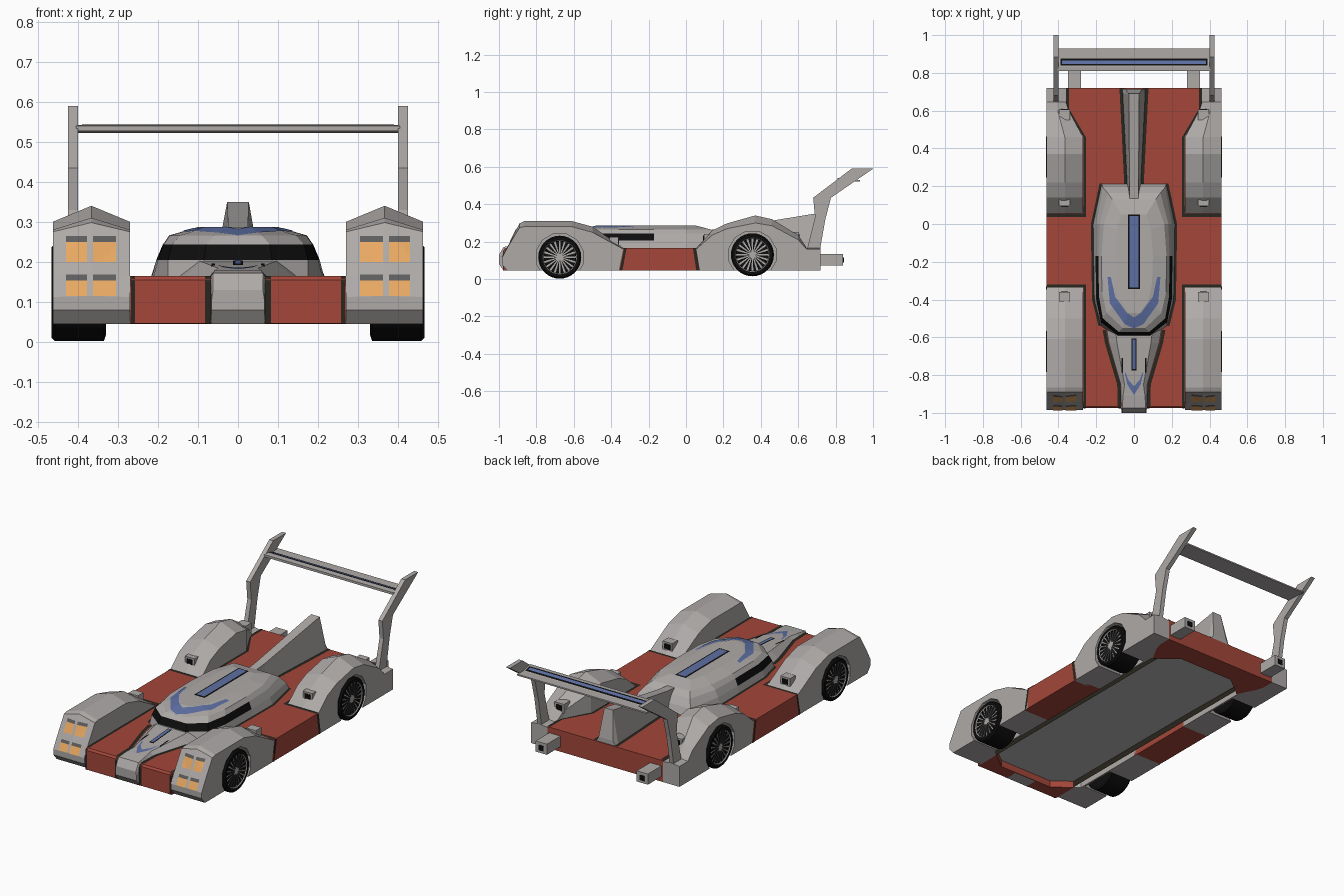
import bpy, bmesh, math
from mathutils import Vector
from mathutils.bvhtree import BVHTree

if "Cube" in bpy.data.objects:
    bpy.data.objects.remove(bpy.data.objects["Cube"])


def material(name, rgb):
    m = bpy.data.materials.new(name)
    m.diffuse_color = (*rgb, 1)
    m.use_nodes = True
    m.node_tree.nodes["Principled BSDF"].inputs["Base Color"].default_value = m.diffuse_color
    return m


GREY = material("warm_grey", (0.42, 0.40, 0.39))
RED = material("brick_red", (0.37, 0.062, 0.042))
BLUE = material("slate_blue", (0.11, 0.16, 0.37))
ORANGE = material("lamp_orange", (0.80, 0.39, 0.12))
BLACK = material("black", (0.004, 0.004, 0.004))
TRIM = material("dark_trim", (0.022, 0.019, 0.013))
DARK = material("dark_grey", (0.11, 0.11, 0.11))
FLOOR = material("floor_grey", (0.48, 0.48, 0.48))


def finish(name, bm, mats, mirror, normals=True):
    if normals:
        bmesh.ops.recalc_face_normals(bm, faces=bm.faces)
    me = bpy.data.meshes.new(name)
    bm.to_mesh(me)
    bm.free()
    ob = bpy.data.objects.new(name, me)
    bpy.context.collection.objects.link(ob)
    for m in mats:
        me.materials.append(m)
    if mirror:
        ob.modifiers.new("mirror", 'MIRROR').use_mirror_merge = False
    return ob


def loft(name, mats, rings, mirror=False, rule=None):
    """Skin closed rings of equal length; rule(ring, side) gives a material index."""
    bm = bmesh.new()
    vs = [[bm.verts.new(p) for p in r] for r in rings]
    n = len(rings[0])
    for i in range(len(vs) - 1):
        for j in range(n):
            k = (j + 1) % n
            f = bm.faces.new((vs[i][j], vs[i][k], vs[i + 1][k], vs[i + 1][j]))
            f.material_index = rule(i, j) if rule else 0
    bm.faces.new(vs[0])
    bm.faces.new(vs[-1])
    return finish(name, bm, mats, mirror)


def side_prism(name, mat, yz, x0, x1, mirror=False):
    return loft(name, [mat], [[(x, y, z) for y, z in yz] for x in (x0, x1)], mirror)


def plan_prism(name, mat, xy, z0, z1, mirror=False):
    return loft(name, [mat], [[(x, y, z) for x, y in xy] for z in (z0, z1)], mirror)


def box(name, mat, x, y, z, mirror=True):
    return plan_prism(name, mat, [(x[0], y[0]), (x[1], y[0]), (x[1], y[1]), (x[0], y[1])], *z, mirror)


def ridge_body(name, mat, stations):
    """Centred peaked sections: y, base half width, top half width, z low, z high."""
    return loft(name, [mat], [[(-w, y, a), (w, y, a), (w, y, m), (t, y, b), (-t, y, b), (-w, y, m)]
                              for y, w, t, a, b in stations
                              for m in [(a + b) / 2 if b < 0.15 else 0.163]])


def carve(ob, cutters, mirror):
    """Cut the cutters out of ob for good."""
    ob.modifiers.clear()
    for c in cutters:
        b = ob.modifiers.new("cut", 'BOOLEAN')
        b.operation, b.object, b.solver = 'DIFFERENCE', c, 'EXACT'
    bpy.context.view_layer.update()
    me = bpy.data.meshes.new_from_object(ob.evaluated_get(bpy.context.evaluated_depsgraph_get()))
    ob.modifiers.clear()
    ob.data = me
    if mirror:
        ob.modifiers.new("mirror", 'MIRROR').use_mirror_merge = False
    return ob


VIEWS = {'top': (lambda u, v: (u, v, 2), (0, 0, -1)),
         'front': (lambda u, v: (u, -2, v), (0, 1, 0)),
         'side': (lambda u, v: (2, u, v), (-1, 0, 0))}


def decal(name, mat, rows, targets, view='top', mirror=True, lift=0.003, n=8):
    """Thin painted strip between (left, right) point pairs, dropped onto the targets."""
    bpy.context.view_layer.update()
    dg = bpy.context.evaluated_depsgraph_get()
    trees = [BVHTree.FromObject(t, dg) for t in targets]
    place, d = VIEWS[view]
    d = Vector(d)
    bm = bmesh.new()
    grid = []
    steps = [(a, b, s / n) for a, b in zip(rows, rows[1:]) for s in range(n)] + [(rows[-1], rows[-1], 0)]
    for a, b, t in steps:
        l, r = (Vector(a[k]).lerp(Vector(b[k]), t) for k in (0, 1))
        line = []
        for c in range(5):
            p = Vector(place(*l.lerp(r, c / 4)))
            hits = [h for h in (tr.ray_cast(p, d) for tr in trees) if h[0]]
            h = min(hits, key=lambda q: q[3]) if hits else None
            line.append(bm.verts.new(h[0] - d * lift) if h else None)
        grid.append(line)
    for g, h in zip(grid, grid[1:]):
        for c in range(4):
            q = (g[c], g[c + 1], h[c + 1], h[c])
            if all(q):
                f = bm.faces.new(q)
                f.normal_update()
                if f.normal.dot(d) > 0:
                    f.normal_flip()
    return finish(name, bm, [mat], mirror, False)


def rect(u0, u1, v0, v1):
    return [((u0, v0), (u1, v0)), ((u0, v1), (u1, v1))]


def band(path, w):
    return [((x - w, y), (x + w, y)) for x, y in path]


# Recessed eight-sided floor under the car
HALF = [(.17, -.9), (.30, -.8), (.30, .5), (.17, .6)]
OCTAGON = HALF + [(-x, y) for x, y in reversed(HALF)]
recess = plan_prism("floor_recess_cutter", GREY, OCTAGON, 0, .09)
recess.hide_render = True
plan_prism("floor", FLOOR, OCTAGON, .083, .092)

# Red tub, side pods and rear deck wedges
tub = carve(loft("tub", [RED], [[(-.27, y, a), (.27, y, a), (.27, y, b), (-.27, y, b)] for y, a, b in
                                ((-.975, .046, .155), (-.965, .045, .165), (.72, .045, .165))]), [recess], False)
pod = carve(side_prism("side_pod", RED, [(-.36, .045), (-.335, .165), (.055, .165), (.075, .045)], .25, .463),
            [recess], True)
deck = carve(plan_prism("rear_deck_wedge", RED, [(.26, .47), (.275, .47), (.36, .61), (.36, .72), (.26, .72)],
                        .045, .165), [recess], True)


# Fenders with wheel arches: y, inner x, bottom, shoulder, ridge
def fender(name, stations, wheel_y, wheel_z):
    ob = loft(name, [GREY], [[(xi, y, a), (.463, y, a), (.463, y, s), ((xi + .463) / 2, y, r), (xi, y, s)]
                             for y, xi, a, s, r in stations])
    ring = [(wheel_y + .13 * math.cos(math.tau * (k + .5) / 12), wheel_z + .13 * math.sin(math.tau * (k + .5) / 12))
            for k in range(12)]
    cutter = side_prism(name + "_arch_cutter", GREY, ring, .31, .6)
    carve(ob, [cutter, recess], True)
    bpy.data.objects.remove(cutter)
    return ob


WHEELS = {"front": (-.675, .117), "rear": (.355, .13)}
front_fender = fender("front_fender", [(-.985, .27, .08, .112, .115), (-.955, .27, .045, .168, .172),
                                       (-.89, .27, .045, .275, .298), (-.865, .27, .045, .28, .31),
                                       (-.61, .27, .045, .28, .31), (-.5, .27, .045, .25, .28),
                                       (-.335, .27, .045, .16, .167)], *WHEELS["front"])
rear_fender = fender("rear_fender", [(.055, .27, .045, .16, .167), (.14, .27, .045, .235, .26),
                                     (.22, .27, .045, .27, .298), (.37, .27, .045, .30, .34),
                                     (.46, .27, .045, .285, .32), (.6, .345, .045, .21, .235),
                                     (.645, .36, .045, .16, .167), (.72, .36, .045, .16, .167)], *WHEELS["rear"])
bpy.data.objects.remove(recess)

# Wheels with spokes
for end, (wy, wz) in WHEELS.items():
    N = 32
    rings = [[(x, wy + r * math.cos(math.tau * k / N), wz + r * math.sin(math.tau * k / N)) for k in range(N)]
             for x, r in ((.33, .10), (.335, .115), (.458, .115), (.466, .107), (.466, .092), (.462, .088), (.455, .086))]
    loft(end + "_wheel", [BLACK, GREY], rings, True, lambda i, j: int(i == 4))
    bm = bmesh.new()
    for k in range(20):
        a = math.tau * k / 20
        u, v = Vector((0, math.cos(a), math.sin(a))), Vector((0, -math.sin(a), math.cos(a)))
        c = Vector((.462, wy, wz))
        bm.faces.new([bm.verts.new(c + u * r + v * s) for r, s in ((.01, -.002), (.09, -.0055), (.09, .0055), (.01, .002))])
    bm.faces.new([bm.verts.new((.464, wy + .02 * math.cos(math.tau * k / 12), wz + .02 * math.sin(math.tau * k / 12)))
                  for k in range(12)])
    finish(end + "_wheel_spokes", bm, [GREY], True, False)

# Nose and tail fin
nose = ridge_body("nose", GREY, [(-1, .066, .062, .08, .13), (-.975, .068, .062, .045, .172), (-.905, .07, .058, .045, .18),
                                 (-.9, .07, .057, .1, .18), (-.85, .072, .05, .1, .184),
                                 (-.63, .135, .09, .1, .2), (-.54, .15, .1, .1, .205)])
ridge_body("tail_fin", GREY, [(0, .028, .02, .1, .25), (.2, .036, .024, .1, .27), (.69, .06, .027, .1, .35),
                              (.715, .062, .045, .1, .19)])

# Canopy: half outlines at rising heights, with the dark window band wrapped round the front
LEVELS = [(.16, [(.09, -.6), (.175, -.54), (.212, -.40), (.216, -.17), (.218, 0), (.172, .215)]),
          (.205, [(.085, -.59), (.175, -.52), (.2, -.40), (.204, -.17), (.2, 0), (.165, .195)]),
          (.243, [(.08, -.572), (.165, -.50), (.186, -.38), (.188, -.17), (.182, 0), (.14, .165)]),
          (.266, [(.06, -.55), (.145, -.47), (.17, -.36), (.172, -.17), (.16, 0), (.115, .13)]),
          (.287, [(.03, -.47), (.075, -.41), (.095, -.32), (.1, -.17), (.09, -.03), (.065, .05)])]
canopy = loft("canopy", [GREY, BLACK], [[(x, y, z) for x, y in h] + [(-x, y, z) for x, y in reversed(h)] for z, h in LEVELS],
              False, lambda i, j: int(i == 1 and j in (0, 1, 2, 8, 9, 10, 11)))

# Wing, uprights and exhausts
wing = side_prism("rear_wing", GREY, [(.81, .527), (.81, .54), (.835, .542), (.878, .53), (.93, .53), (.93, .522)],
                  -.405, .405)
side_prism("wing_upright", GREY, [(.645, .15), (.69, .33), (.68, .435), (.885, .59), (1.0, .59), (.775, .435),
                                  (.745, .32), (.715, .15)], .4, .425, True)
box("exhaust", GREY, (.28, .35), (.7, .84), (.073, .133))
box("exhaust_hole", BLACK, (.3, .33), (.838, .844), (.088, .116))

# Small scoops on the fender slopes, with dark mouths
for name, y0, y1, z0, z1, ym in (("front_scoop", -.41, -.36, .18, .226, -.36), ("rear_scoop", .095, .15, .19, .242, .095),
                                 ("tail_scoop", .55, .605, .2, .252, .605)):
    box(name, GREY, (.338, .398), (y0, y1), (z0, z1))
    box(name + "_mouth", BLACK, (.35, .386), (ym - .003, ym + .003), (z1 - .038, z1 - .01))

# Headlamps
for x0 in (.305, .378):
    for z0, z1 in ((.115, .168), (.2, .265)):
        x1 = x0 + (.058 if x0 < .35 else .052)
        decal("headlamp", ORANGE, rect(x0, x1, z0, z1 - .015), [front_fender], 'front')
        decal("headlamp_brow", DARK, rect(x0, x1, z1 - .015, z1), [front_fender], 'front')

# Dark trim lines on the red panels
red = [tub, pod, deck]
decal("front_fender_trim", TRIM, band([(.263, -.964), (.263, -.335)], .008), red)
decal("front_cross_trim", TRIM, rect(.255, .462, -.335, -.32), red)
decal("rear_cross_trim", TRIM, rect(.255, .462, .038, .054), red)
decal("rear_fender_trim", TRIM, band([(.263, .05), (.263, .46), (.352, .61), (.352, .718)], .008), red)
decal("fin_trim", TRIM, band([(.042, .2), (.068, .718)], .009), red)
decal("nose_trim", TRIM, band([(.157, -.56), (.145, -.63), (.08, -.85), (.077, -.964)], .009), red)
decal("canopy_trim", TRIM, band([(.182, -.54), (.216, -.40), (.22, -.17), (.222, 0), (.176, .215)], .006), red)
decal("front_trim", TRIM, rect(.257, .271, .047, .164), red, 'front')
decal("nose_front_trim", TRIM, rect(.066, .082, .047, .164), red, 'front')
decal("side_trim_front", TRIM, [((-.36, .046), (-.34, .046)), ((-.336, .164), (-.318, .164))], red, 'side')
decal("side_trim_rear", TRIM, [((.055, .046), (.073, .046)), ((.037, .164), (.054, .164))], red, 'side')

# Blue stripes with black edging on canopy, nose and wing
decal("roof_stripe_edge", BLACK, rect(-.033, .033, -.345, .05), [canopy], mirror=False, lift=.002)
decal("roof_stripe", BLUE, rect(-.024, .024, -.335, .042), [canopy], mirror=False, lift=.004)
decal("roof_chevron", BLUE, [((0, -.495), (0, -.553)), ((.04, -.468), (.05, -.53)), ((.1, -.385), (.128, -.42)),
                             ((.123, -.28), (.14, -.28))], [canopy], lift=.002)
decal("nose_stripe_edge", BLACK, rect(-.013, .013, -.775, -.605), [nose], mirror=False, lift=.002)
decal("nose_stripe", BLUE, rect(-.008, .008, -.768, -.612), [nose], mirror=False, lift=.004)
decal("nose_chevron", BLUE, [((0, -.86), (0, -.905)), ((.03, -.825), (.035, -.85)), ((.045, -.785), (.05, -.785))],
      [nose], lift=.002)
decal("nose_dash", BLACK, rect(.058, .066, -.785, -.71), [nose], lift=.002)
decal("wing_stripe_edge", BLACK, rect(-.39, .39, .838, .876), [wing], mirror=False, lift=.002)
decal("wing_stripe", BLUE, rect(-.38, .38, .848, .866), [wing], mirror=False, lift=.004)
